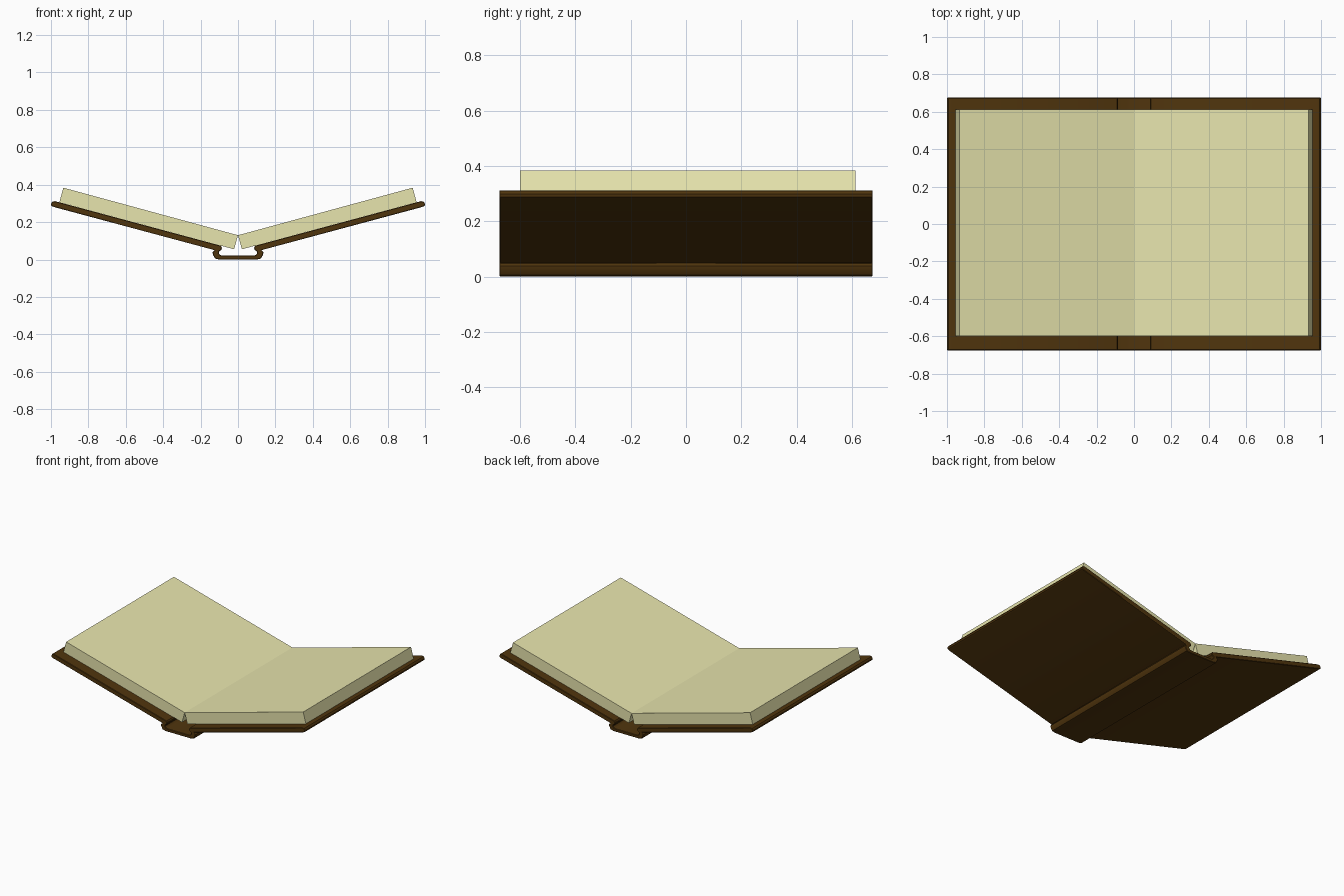
import bpy, bmesh

if "Cube" in bpy.data.objects:
    bpy.data.objects.remove(bpy.data.objects["Cube"])


def material(name, color):
    m = bpy.data.materials.new(name)
    m.diffuse_color = (*color, 1)
    m.use_nodes = True
    m.node_tree.nodes["Principled BSDF"].inputs["Base Color"].default_value = m.diffuse_color
    return m


def extrude_profile(name, points, y0, y1, mat):
    """Closed xz outline extruded along y."""
    bm = bmesh.new()
    face = bm.faces.new([bm.verts.new((x, y0, z)) for x, z in points])
    ext = bmesh.ops.extrude_face_region(bm, geom=[face])
    verts = [v for v in ext["geom"] if isinstance(v, bmesh.types.BMVert)]
    bmesh.ops.translate(bm, verts=verts, vec=(0, y1 - y0, 0))
    bmesh.ops.recalc_face_normals(bm, faces=bm.faces)
    mesh = bpy.data.meshes.new(name)
    bm.to_mesh(mesh)
    bm.free()
    mesh.materials.append(mat)
    obj = bpy.data.objects.new(name, mesh)
    bpy.context.collection.objects.link(obj)
    return obj


leather = material("brown_leather", (0.08, 0.035, 0.004))
paper = material("cream_paper", (0.80, 0.78, 0.42))

# Cover: bound spine channel, hinge and slanted board, right half then mirrored
outer = [(0.10, 0.008), (0.122, 0.013), (0.134, 0.025), (0.136, 0.038),
         (0.124, 0.050), (0.985, 0.281), (0.998, 0.287), (1.0, 0.298),
         (0.992, 0.310), (0.978, 0.312)]
inner = [(0.092, 0.074), (0.086, 0.064), (0.088, 0.052), (0.100, 0.044),
         (0.103, 0.034), (0.095, 0.024), (0.085, 0.021)]
outer = [(x, z - 0.008 if z < 0.02 else z) for x, z in outer]
half = outer + inner
outline = half + [(-x, z) for x, z in reversed(half)]
cover = extrude_profile("book_cover", outline, -0.675, 0.675, leather)
bevel = cover.modifiers.new("soft_ends", "BEVEL")
bevel.width = 0.003
bevel.segments = 1
bevel.limit_method = "ANGLE"
bevel.angle_limit = 1.4

# Page blocks resting on the boards
page = [(0.0, 0.130), (0.021, 0.055), (0.955, 0.306), (0.934, 0.384)]
for side, label in ((1, "right"), (-1, "left")):
    extrude_profile(label + "_pages", [(side * x, z) for x, z in page],
                    -0.60, 0.613, paper)

# Smooth the rounded leather edges
bpy.context.view_layer.objects.active = cover
cover.select_set(True)
bpy.ops.object.shade_smooth_by_angle(angle=0.7)
